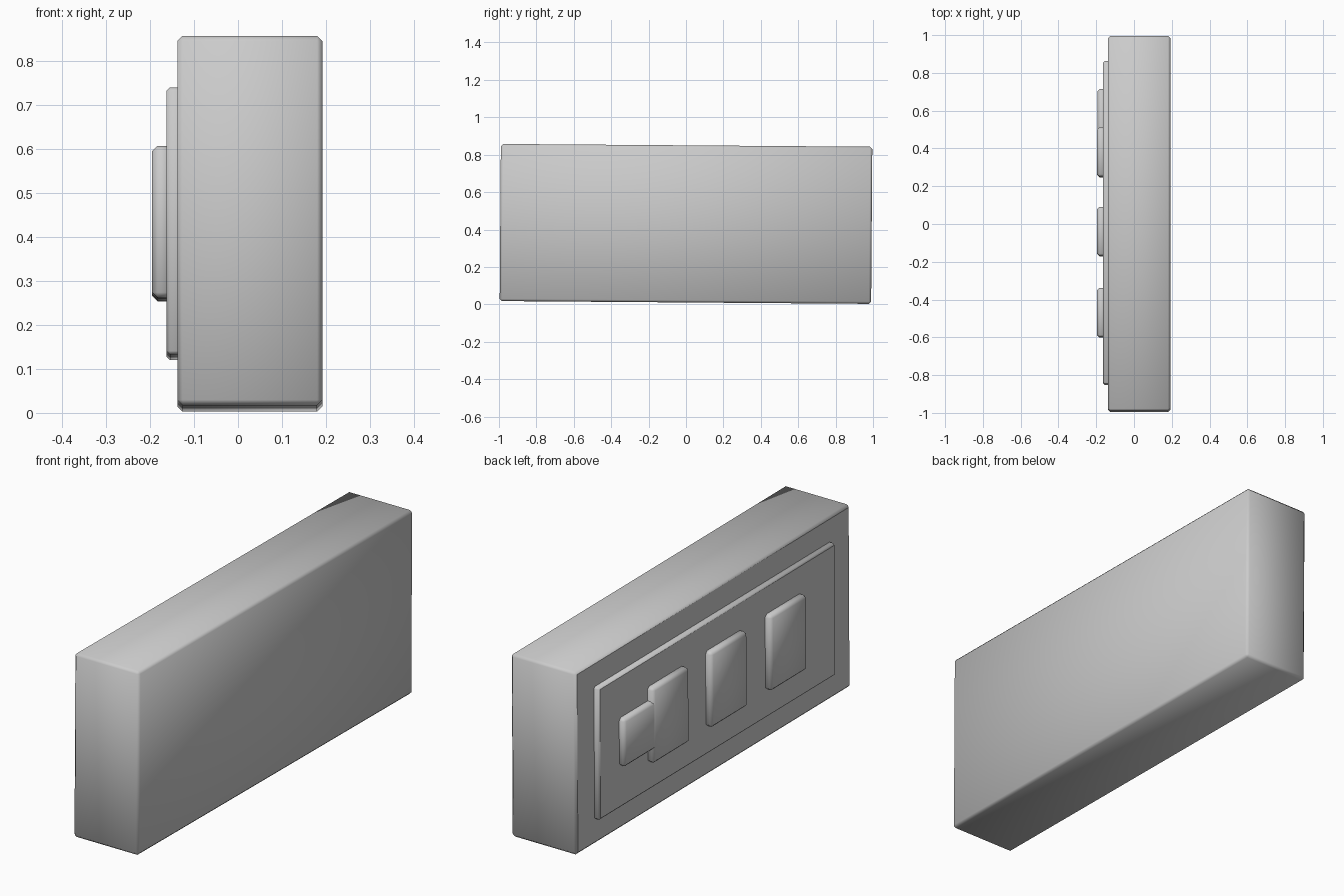
import bpy
import bmesh
from mathutils import Matrix, Vector

if "Cube" in bpy.data.objects:
    bpy.data.objects.remove(bpy.data.objects["Cube"], do_unlink=True)

grey = bpy.data.materials.new("plain grey")
grey.use_nodes = True
colour = (0.6, 0.6, 0.6, 1.0)
grey.diffuse_color = colour
grey.node_tree.nodes["Principled BSDF"].inputs["Base Color"].default_value = colour

MID_Z = 0.43
TILT = Matrix.Translation((0, 0, MID_Z)) @ Matrix.Rotation(-0.0075, 4, 'X')


def block(name, x, y, height, bevel, flat_sides=()):
    """Chamfered box, smooth shaded except around the listed flat directions."""
    bm = bmesh.new()
    bmesh.ops.create_cube(bm, size=1)
    size = Vector((x[1] - x[0], y[1] - y[0], height))
    bmesh.ops.scale(bm, vec=size, verts=bm.verts)
    bmesh.ops.translate(bm, vec=(sum(x) / 2, sum(y) / 2, 0), verts=bm.verts)
    bmesh.ops.bevel(bm, geom=bm.edges[:], offset=bevel, segments=1,
                    profile=0.5, affect='EDGES')
    bm.normal_update()
    for face in bm.faces:
        face.smooth = True
        if any(face.normal.dot(Vector(d)) > 0.99 for d in flat_sides):
            for edge in face.edges:
                edge.smooth = False
    bmesh.ops.transform(bm, matrix=TILT, verts=bm.verts)
    mesh = bpy.data.meshes.new(name)
    bm.to_mesh(mesh)
    bm.free()
    mesh.materials.append(grey)
    obj = bpy.data.objects.new(name, mesh)
    bpy.context.collection.objects.link(obj)
    return obj


OUT = (-1, 0, 0)

# Main housing and raised panel
block("housing", (-0.138, 0.192), (-0.993, 0.993), 0.84, 0.012, [OUT])
block("panel", (-0.163, -0.12), (-0.85, 0.86), 0.607, 0.008, [OUT])

# Row of three buttons
for i, centre in enumerate((-0.47, -0.04, 0.38)):
    block(f"button_{i + 1}", (-0.195, -0.15), (centre - 0.13, centre + 0.13), 0.345, 0.012)

# Bar crossing the last button
block("side_bar", (-0.192, -0.15), (0.246, 0.715), 0.22, 0.012)
